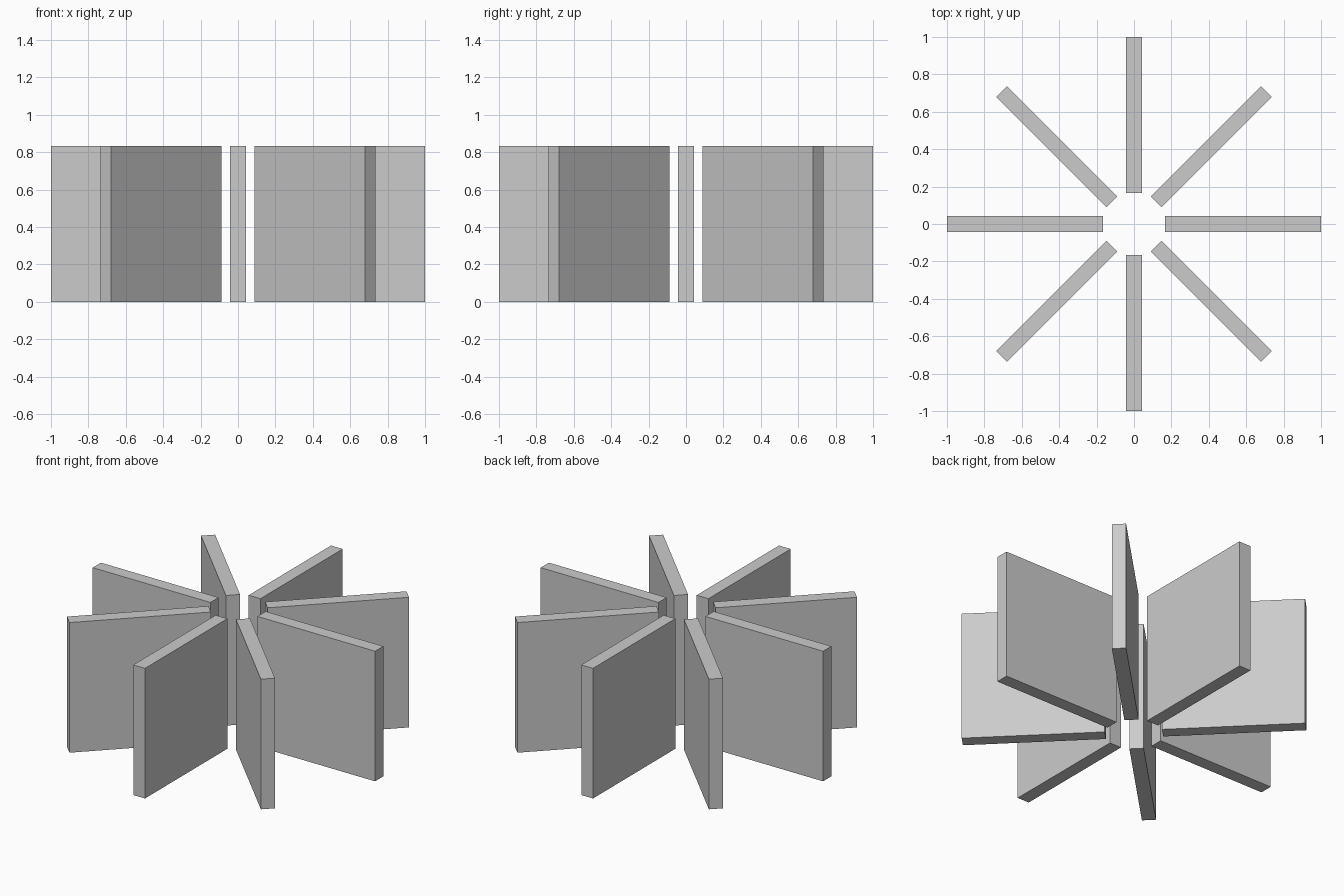
import bpy
from math import cos, sin, tau

if "Cube" in bpy.data.objects:
    bpy.data.objects.remove(bpy.data.objects["Cube"])

COUNT = 8
INNER, OUTER = 0.167, 1.0
THICK, HEIGHT = 0.083, 0.833


def add_panel(index):
    """Upright flat panel standing radially around the centre."""
    angle = index * tau / COUNT
    mid = (INNER + OUTER) / 2
    bpy.ops.mesh.primitive_cube_add(
        size=1,
        location=(mid * cos(angle), mid * sin(angle), HEIGHT / 2),
        rotation=(0, 0, angle))
    panel = bpy.context.object
    panel.name = f"radial_panel_{index + 1}"
    panel.scale = (OUTER - INNER, THICK, HEIGHT)
    bpy.ops.object.transform_apply(location=False, rotation=False, scale=True)


# Ring of eight identical panels with an open centre
for i in range(COUNT):
    add_panel(i)
